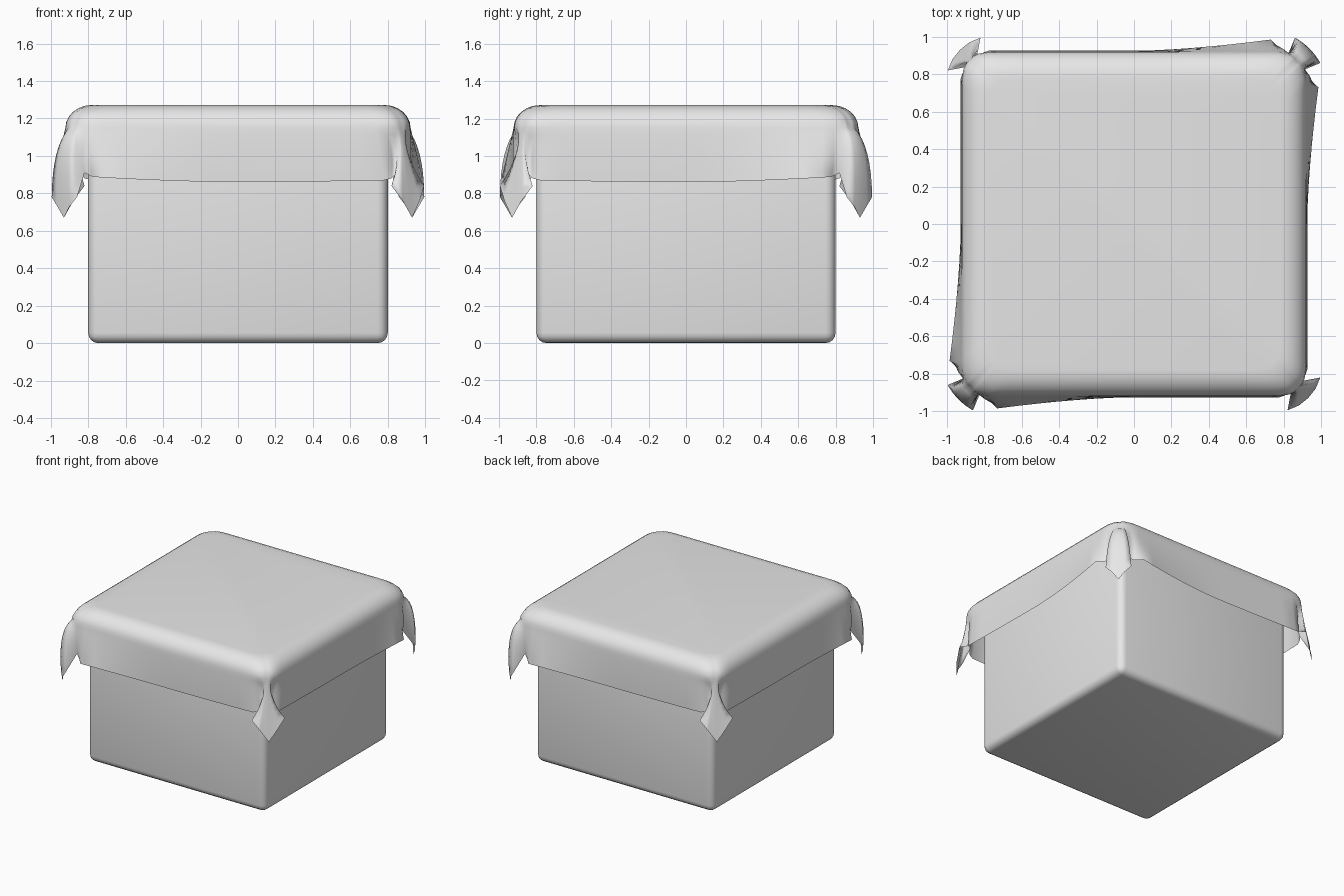
import bpy, bmesh, math
from mathutils import Vector

if "Cube" in bpy.data.objects:
    bpy.data.objects.remove(bpy.data.objects["Cube"], do_unlink=True)

# One plain grey for everything
grey = bpy.data.materials.new("light_grey")
grey.use_nodes = True
grey.diffuse_color = (0.8, 0.8, 0.8, 1)
grey.node_tree.nodes["Principled BSDF"].inputs["Base Color"].default_value = grey.diffuse_color


def finish(bm, name):
    bmesh.ops.recalc_face_normals(bm, faces=bm.faces)
    mesh = bpy.data.meshes.new(name)
    bm.to_mesh(mesh)
    bm.free()
    mesh.materials.append(grey)
    mesh.shade_smooth()
    obj = bpy.data.objects.new(name, mesh)
    bpy.context.scene.collection.objects.link(obj)
    return obj


# Box with rounded edges
BOX_HALF, BOX_TOP = 0.8, 1.15
bm = bmesh.new()
bmesh.ops.create_cube(bm, size=1)
for v in bm.verts:
    v.co = Vector((v.co.x * 2 * BOX_HALF, v.co.y * 2 * BOX_HALF, (v.co.z + 0.5) * BOX_TOP))
bmesh.ops.bevel(bm, geom=bm.edges[:], offset=0.055, segments=4, profile=0.5, affect='EDGES')
finish(bm, "box")

# Cloth folds: along / outward position at the shoulder, half way down and at the hem
SHOULDER_Z, MID_Z = 1.15, 1.01
CENTRE = (0, 0.92, 0, 0.925, 0, 0.925, 0.86)
FLARED = [
    (0.73, 0.922, 0.73, 0.955, 0.73, 0.985, 0.885),
    (0.79, 0.92, 0.79, 0.94, 0.78, 0.93, 0.89),
    (0.82, 0.91, 0.83, 0.91, 0.82, 0.90, 0.91),
    (0.855, 0.90, 0.87, 0.97, 0.86, 0.995, 0.78),
    (0.865, 0.89, 0.90, 0.955, 0.90, 0.965, 0.73),
    (0.875, 0.875, 0.93, 0.93, 0.93, 0.93, 0.67),
]
PINCHED = [
    (0.74, 0.92, 0.76, 0.925, 0.78, 0.925, 0.87),
    (0.79, 0.918, 0.82, 0.905, 0.82, 0.91, 0.88),
    (0.83, 0.91, 0.845, 0.87, 0.84, 0.89, 0.90),
    (0.85, 0.90, 0.86, 0.91, 0.82, 0.995, 0.84),
    (0.865, 0.888, 0.875, 0.905, 0.88, 0.97, 0.76),
    (0.875, 0.875, 0.89, 0.89, 0.93, 0.93, 0.67),
]


def half_side(corner, steps=7):
    """Stations from just beside the middle of a side to the corner tip."""
    out = []
    for i in range(1, steps):
        t = i / steps
        out.append([a + (b - a) * (t if k in (0, 2, 4) else t ** 1.6)
                    for k, (a, b) in enumerate(zip(CENTRE, corner[0]))])
    return out + corner


def place(p, turn):
    """Shoulder, middle and hem points of a station, set by a turn function."""
    heights = (SHOULDER_Z, MID_Z, p[6])
    return [Vector((*turn(p[2 * k], p[2 * k + 1]), heights[k])) for k in range(3)]


flared, pinched = half_side(FLARED), half_side(PINCHED)
loop = [place(p, lambda u, v: (-u, -v)) for p in reversed(flared)]
loop += [place(p, lambda u, v: (u, -v)) for p in [CENTRE] + pinched]
loop += [place(p, lambda u, v: (v, -u)) for p in reversed(pinched[:-1])]
loop += [place(p, lambda u, v: (v, u)) for p in [CENTRE] + flared[:-1]]
loop += [[Vector((-q.x, -q.y, q.z)) for q in station] for station in loop]

# Rows of the cloth: rounded shoulder, then the hanging part with growing folds
rows = []
for i in range(7):
    a = math.radians(15 * i)
    k = (0.78 + 0.14 * math.sin(a)) / 0.92
    rows.append([Vector((s[0].x * k, s[0].y * k, SHOULDER_Z + 0.122 * math.cos(a)))
                 for s in loop])
DROP = 8
for i in range(1, DROP + 1):
    t = i / DROP
    rows.append([s[0] * ((2 * t - 1) * (t - 1)) + s[1] * (4 * t * (1 - t)) + s[2] * (t * (2 * t - 1))
                 for s in loop])

bm = bmesh.new()
grid = [[bm.verts.new(p) for p in row] for row in rows]
bm.faces.new(grid[0])
n = len(loop)
for upper, lower in zip(grid, grid[1:]):
    for j in range(n):
        bm.faces.new((upper[j], lower[j], lower[(j + 1) % n], upper[(j + 1) % n]))
finish(bm, "draped_cloth")
